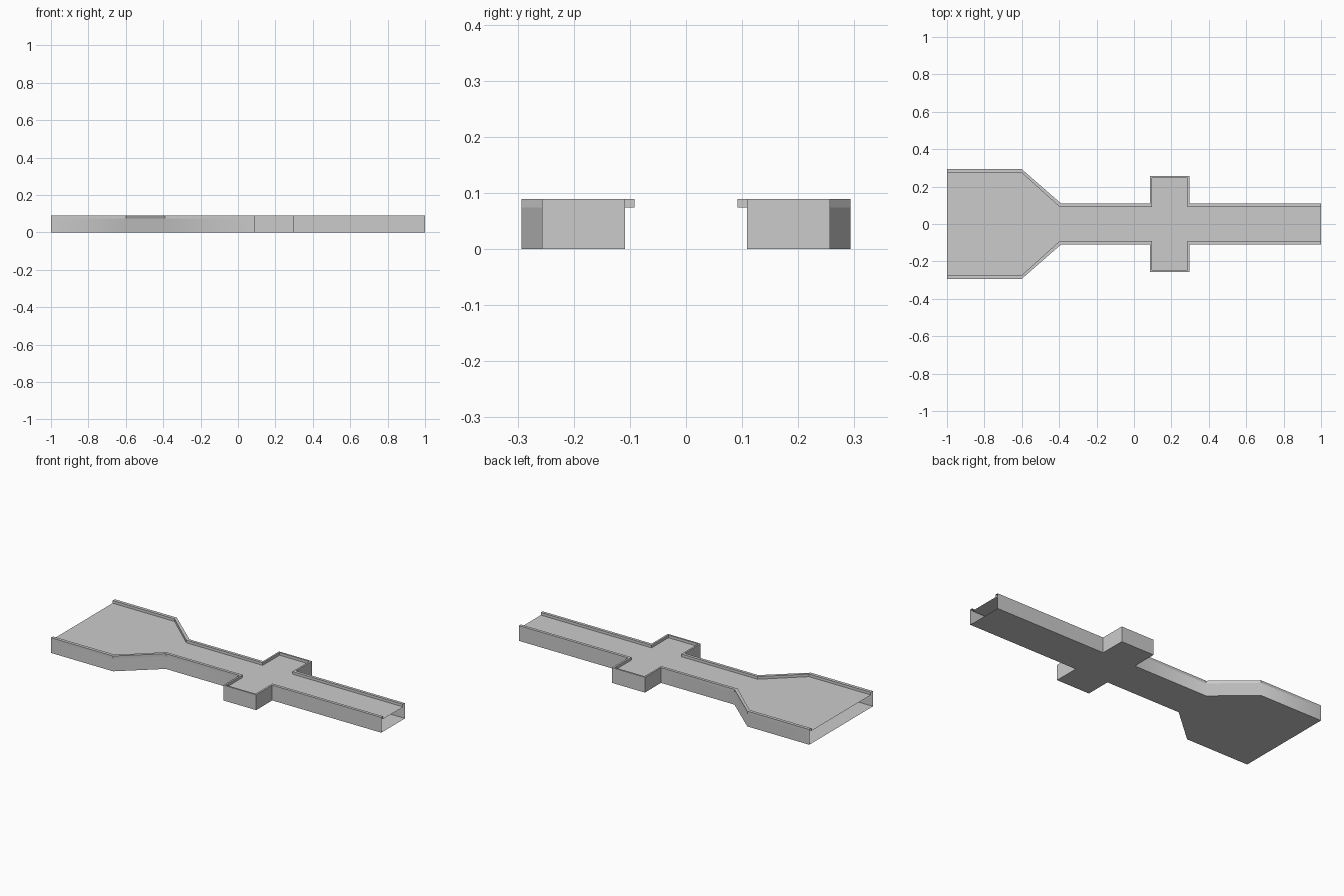
import bpy, bmesh, math

if "Cube" in bpy.data.objects:
    bpy.data.objects.remove(bpy.data.objects["Cube"])

H, DECK = 0.089, 0.0735
# Half outline (back side) of the channel, and the inner edge of its top lip
OUTER = [(-1, .293), (-.6, .293), (-.389, .109), (.085, .109),
         (.085, .257), (.297, .257), (.297, .109), (1, .109)]
INNER = [(-1, .274), (-.601, .274), (-.398, .092), (.095, .092),
         (.095, .247), (.286, .247), (.286, .092), (1, .092)]


def make_object(name, bm, mirror=True):
    mesh = bpy.data.meshes.new(name)
    bm.to_mesh(mesh)
    bm.free()
    ob = bpy.data.objects.new(name, mesh)
    bpy.context.collection.objects.link(ob)
    if mirror:
        mod = ob.modifiers.new("Mirror", 'MIRROR')
        mod.use_axis = (False, True, False)
    return ob


def row(bm, pts, z):
    return [bm.verts.new((x, y, z)) for x, y in pts]


def strip(bm, a, b):
    for i in range(len(a) - 1):
        bm.faces.new((a[i], a[i + 1], b[i + 1], b[i]))


def sheet(name, half, z, up):
    """Flat sheet across the full width, normal facing up or down."""
    bm = bmesh.new()
    loop = [(x, -y) for x, y in half] + half[::-1]
    face = bm.faces.new(row(bm, loop, z))
    if not up:
        face.normal_flip()
    bm.normal_update()
    bmesh.ops.triangulate(bm, faces=bm.faces[:])
    make_object(name, bm, mirror=False)


# Thin underside and the sunken deck above it; the ends stay open
sheet("bottom", OUTER, 0, False)
sheet("deck", INNER, DECK, True)

# Outer side walls, softly shaded across the taper
bm = bmesh.new()
strip(bm, row(bm, OUTER, DECK), row(bm, OUTER, 0))
walls = make_object("side_walls", bm)
bpy.context.view_layer.objects.active = walls
walls.select_set(True)
bpy.ops.object.shade_smooth_by_angle(angle=math.radians(50))

# Raised lip: outer face, top and inner face down to the deck
bm = bmesh.new()
top_out, top_in = row(bm, OUTER, H), row(bm, INNER, H)
strip(bm, top_out, row(bm, OUTER, DECK))
strip(bm, top_in, top_out)
strip(bm, row(bm, INNER, DECK), top_in)
make_object("top_lip", bm)
